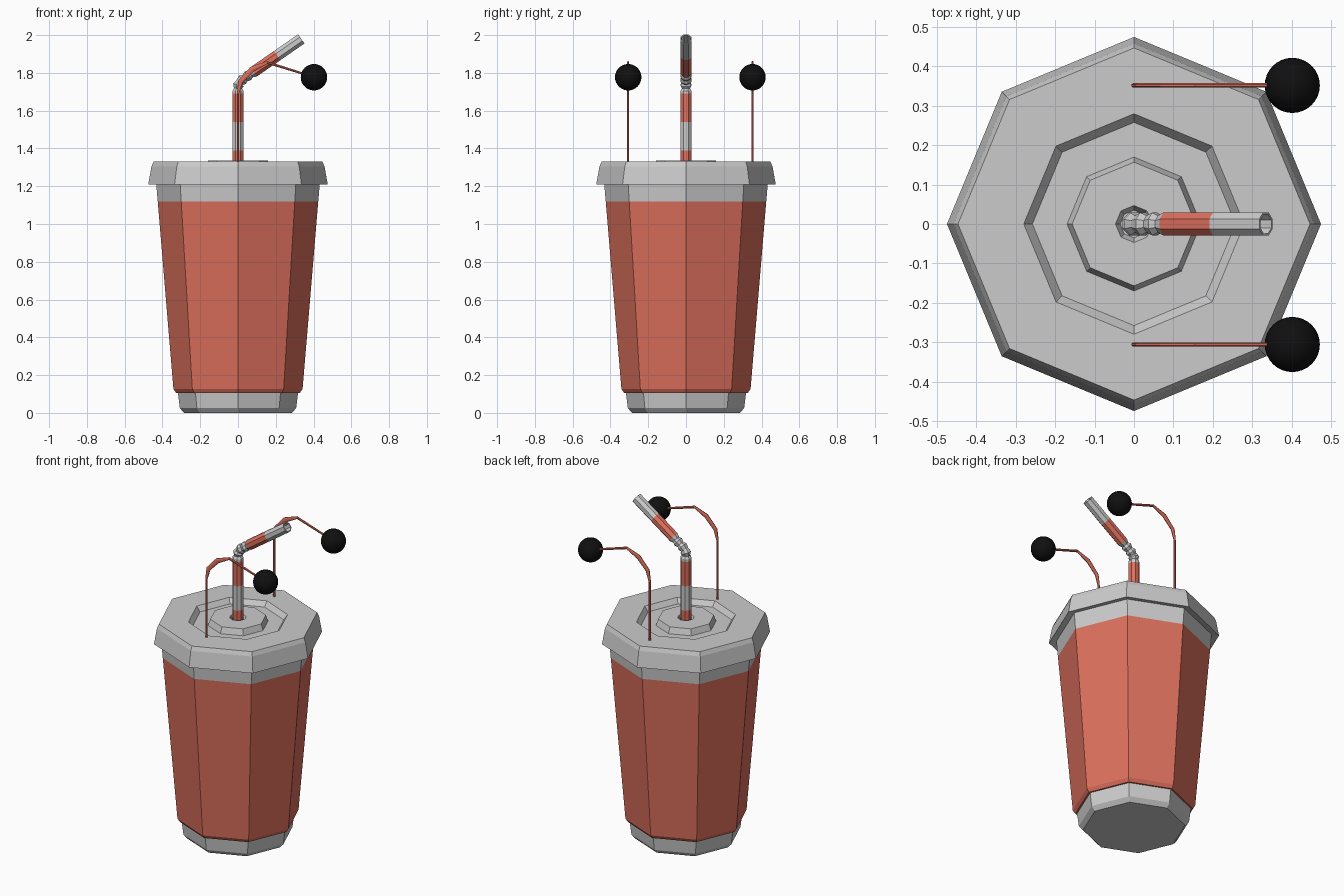
import bpy, bmesh, math
from mathutils import Vector

if "Cube" in bpy.data.objects:
    bpy.data.objects.remove(bpy.data.objects["Cube"])

def material(name, col):
    m = bpy.data.materials.new(name)
    m.diffuse_color = (*col, 1)
    m.use_nodes = True
    m.node_tree.nodes["Principled BSDF"].inputs["Base Color"].default_value = m.diffuse_color
    return m

GREY = material("grey", (0.8, 0.8, 0.8))
RED = material("red", (0.72, 0.16, 0.11))
BLACK = material("black", (0.005, 0.005, 0.005))

def skin(name, rings, red=(), caps=(True, True), mats=(GREY, RED)):
    """Bridge consecutive rings of points; bands listed in red use the second material."""
    bm = bmesh.new()
    loops = [[bm.verts.new(p) for p in r] for r in rings]
    n = len(loops[0])
    for i, (a, b) in enumerate(zip(loops, loops[1:])):
        for k in range(n):
            f = bm.faces.new((a[k], a[(k + 1) % n], b[(k + 1) % n], b[k]))
            f.material_index = int(i in red)
    if caps[0]:
        bm.faces.new(loops[0][::-1])
    if caps[1]:
        bm.faces.new(loops[-1])
    bmesh.ops.recalc_face_normals(bm, faces=bm.faces)
    me = bpy.data.meshes.new(name)
    bm.to_mesh(me)
    bm.free()
    for m in mats:
        me.materials.append(m)
    ob = bpy.data.objects.new(name, me)
    bpy.context.collection.objects.link(ob)
    return ob

def lathe(profile, n=8):
    return [[(r * math.cos(math.tau * k / n), r * math.sin(math.tau * k / n), z)
             for k in range(n)] for r, z in profile]

def tube(path, y=0.0, n=8):
    """Rings along an xz path of (x, z, radius in plane, radius across)."""
    pts = [Vector((p[0], 0, p[1])) for p in path]
    rings = []
    for i, (x, z, ra, rb) in enumerate(path):
        t = Vector((0, 0, 0))
        if i:
            t += (pts[i] - pts[i - 1]).normalized()
        if i < len(pts) - 1:
            t += (pts[i + 1] - pts[i]).normalized()
        t.normalize()
        side = Vector((t.z, 0, -t.x))
        ring = []
        for k in range(n):
            a = math.tau * (k + 0.5) / n
            ring.append(pts[i] + side * ra * math.cos(a) + Vector((0, y + rb * math.sin(a), 0)))
        rings.append(ring)
    return rings

# Cup: grey foot, red sleeve, grey upper band
skin("cup", lathe([(0.285, 0), (0.308, 0.025), (0.318, 0.106), (0.328, 0.106),
                   (0.342, 0.127), (0.425, 1.12), (0.434, 1.225)]), red=(2, 3, 4))

# Lid: flared skirt, recessed ring, raised centre with straw hole
skin("lid", lathe([(0.43, 1.22), (0.475, 1.21), (0.458, 1.305), (0.447, 1.33), (0.28, 1.33),
                   (0.258, 1.30), (0.17, 1.30), (0.157, 1.337), (0.047, 1.337),
                   (0.035, 1.31)]), caps=(False, True))

# Straw: striped, with a corrugated bend and a hollow open end
R = 0.032
straw = [(0, 1.30, R), (0, 1.39, R), (0, 1.54, R), (0, 1.69, R), (0, 1.705, R),
         (0, 1.718, 0.023), (0.002, 1.735, 0.031), (0.009, 1.749, 0.023),
         (0.023, 1.763, 0.031), (0.037, 1.773, 0.023), (0.053, 1.785, 0.031),
         (0.066, 1.794, 0.023), (0.082, 1.805, R), (0.208, 1.892, R),
         (0.335, 1.98, R), (0.335, 1.98, 0.026), (0.22, 1.90, 0.026)]
rings = tube([(x, z, r, r) for x, z, r in straw[:15]])
inner = tube([(0.22, 1.90, 0.026, 0.026), (0.335, 1.98, 0.026, 0.026)])
skin("straw", rings + inner[::-1], red=(0, 2, 12))

# Two bent stalks, each ending in a black ball
for label, y in (("front", -0.306), ("back", 0.352)):
    stalk = [(0, 1.30, 0.007, 0.006), (0, 1.69, 0.007, 0.006), (0.014, 1.755, 0.014, 0.006),
             (0.075, 1.82, 0.016, 0.006), (0.155, 1.855, 0.008, 0.006), (0.37, 1.788, 0.006, 0.006)]
    skin(label + "_stalk", tube(stalk, y), red=range(5))
    bpy.ops.mesh.primitive_uv_sphere_add(segments=32, ring_count=16, radius=0.07,
                                         location=(0.402, y, 1.777))
    ball = bpy.context.object
    ball.name = label + "_ball"
    ball.data.materials.append(BLACK)
    bpy.ops.object.shade_smooth()
